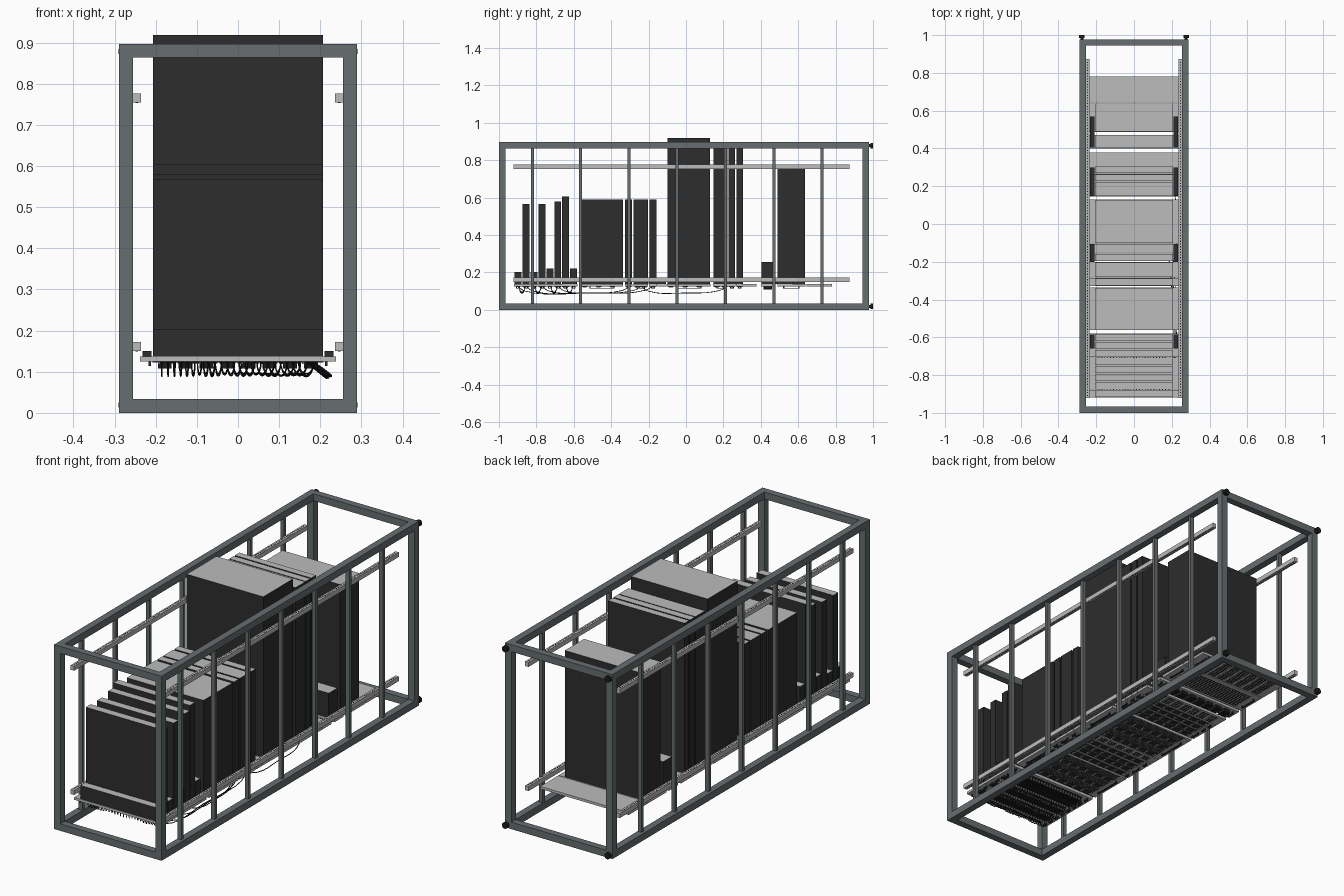
import bpy, bmesh, math, random
from mathutils import Matrix, Vector

if "Cube" in bpy.data.objects:
    bpy.data.objects.remove(bpy.data.objects["Cube"])
random.seed(4)


def material(name, c):
    m = bpy.data.materials.new(name)
    m.diffuse_color = (*c, 1)
    m.use_nodes = True
    m.node_tree.nodes["Principled BSDF"].inputs["Base Color"].default_value = m.diffuse_color
    return m


SLATE = material("slate_frame", (0.135, 0.155, 0.16))
LIGHT = material("light_metal", (0.50, 0.505, 0.50))
DARK = material("dark_casing", (0.026, 0.026, 0.026))
BLACK = material("black_plastic", (0.012, 0.012, 0.012))


def boxes(name, mats, items):
    """One object made of boxes (x0, x1, y0, y1, z0, z1)."""
    bm = bmesh.new()
    for x0, x1, y0, y1, z0, z1 in items:
        mat = Matrix.Translation(((x0 + x1) / 2, (y0 + y1) / 2, (z0 + z1) / 2)) @ \
            Matrix.Diagonal((x1 - x0, y1 - y0, z1 - z0, 1))
        bmesh.ops.create_cube(bm, size=1, matrix=mat)
    if len(mats) > 1:  # second colour on the upward faces
        bm.normal_update()
        for f in bm.faces:
            f.material_index = int(f.normal.z > 0.5)
    me = bpy.data.meshes.new(name)
    bm.to_mesh(me)
    bm.free()
    for m in mats:
        me.materials.append(m)
    ob = bpy.data.objects.new(name, me)
    bpy.context.collection.objects.link(ob)
    return ob


def both_sides(items):
    return items + [(-b, -a, *rest) for a, b, *rest in items]


# Outer frame: long beams, posts and cross beams
X, T, H, Y0, Y1 = 0.289, 0.034, 0.897, -1.0, 0.978
boxes("long_beams", [SLATE], both_sides([(X - T, X, Y0, Y1, 0, T), (X - T, X, Y0, Y1, H - T, H)]))
boxes("corner_posts", [SLATE], both_sides([(X - T, X, y, y + T, T, H - T) for y in (Y0, Y1 - T)]))
boxes("cross_beams", [SLATE], [(-X + T, X - T, y, y + T, z, z + T)
                               for y in (Y0, Y1 - T) for z in (0, H - T)])
boxes("side_bars", [SLATE], both_sides([(0.256, 0.276, y - 0.008, y + 0.008, T, H - T)
                                        for y in [-0.822 + 0.2583 * i for i in range(7)]]))

# Feet on the far end
bm = bmesh.new()
for x in (-0.276, 0.276):
    for z in (0.019, 0.878):
        for r, a, b in ((0.008, 0.978, 0.988), (0.015, 0.986, 1.0)):
            bmesh.ops.create_cone(bm, cap_ends=True, segments=16, radius1=r, radius2=r, depth=b - a,
                                  matrix=Matrix.Translation((x, (a + b) / 2, z)) @ Matrix.Rotation(math.pi / 2, 4, 'X'))
me = bpy.data.meshes.new("feet")
bm.to_mesh(me)
bm.free()
me.materials.append(BLACK)
bpy.context.collection.objects.link(bpy.data.objects.new("feet", me))

# Mounting rails with square holes
rails, holes = [], []
for z0, z1 in ((0.150, 0.172), (0.754, 0.776)):
    rails.append((0.236, 0.255, -0.922, 0.873, z0, z1))
    for i in range(122):
        y = -0.91 + i * 0.01457
        holes += [(0.243, 0.249, y, y + 0.006, z, z + 0.0008) for z in (z0 - 0.0006, z1 - 0.0002)]
boxes("mounting_rails", [LIGHT], both_sides(rails))
boxes("rail_holes", [BLACK], both_sides(holes))

# Devices: start, end, rear height, front style
DEVICES = [
    (-0.917, -0.880, 0.203, "patch"), (-0.875, -0.837, 0.567, "switch"),
    (-0.832, -0.794, 0.203, "patch"), (-0.789, -0.751, 0.567, "switch"),
    (-0.746, -0.708, 0.220, "patch"), (-0.703, -0.667, 0.580, "switch"),
    (-0.663, -0.625, 0.605, "switch"), (-0.620, -0.583, 0.220, "patch"),
    (-0.560, -0.338, 0.590, "bays"), (-0.325, -0.288, 0.590, "drives"),
    (-0.280, -0.204, 0.590, "drives"), (-0.195, -0.158, 0.590, "drives"),
    (-0.100, 0.128, 0.918, "bays"), (0.147, 0.222, 0.868, "drives"),
    (0.227, 0.263, 0.868, "drives"), (0.270, 0.305, 0.868, "drives"),
    (0.403, 0.470, 0.257, "outlets"), (0.490, 0.637, 0.752, "vents"),
]
BLANKS = [(-0.150, -0.107), (0.310, 0.343), (0.345, 0.376), (0.645, 0.778)]
ZF = 0.125  # front surface, facing down

boxes("device_casings", [DARK, LIGHT], [(-0.206, 0.206, a, b, 0.136, t) for a, b, t, k in DEVICES])
boxes("front_plates", [LIGHT], [(-0.238, 0.238, a - 0.002, b + 0.002, ZF, 0.137)
                                for a, b, *_ in DEVICES + BLANKS])

bezels, ports, slots, bays, sockets, handles, ears = [], [], [], [], [], [], []
for a, b, t, kind in DEVICES:
    m, w = (a + b) / 2, b - a
    if kind == "patch":
        ports += [(x, x + 0.010, m - 0.006, m + 0.006, ZF - 0.002, ZF)
                  for x in [-0.19 + i * 0.016 for i in range(24)]]
    elif kind == "switch":
        bezels.append((-0.208, 0.208, a, b, ZF - 0.003, ZF))
        ports += [(x, x + 0.010, m + d, m + d + 0.011, ZF - 0.005, ZF - 0.003)
                  for x in [-0.19 + i * 0.0145 for i in range(24)] for d in (-0.013, 0.002)]
    elif kind in ("drives", "bays"):
        rows = max(1, round(w / 0.037))
        step = w / rows
        for r in range(rows):
            y = a + r * step
            if kind == "bays" and r % 2:
                slots += [(-0.2, 0.2, y + k * step / 5, y + k * step / 5 + 0.003, ZF - 0.001, ZF) for k in range(5)]
                continue
            n = 8
            for i in range(n):
                x = -0.2 + i * 0.4 / n
                bays.append((x + 0.003, x + 0.047, y + 0.004, y + step - 0.004, ZF - 0.003, ZF))
                handles.append((x + 0.006, x + 0.012, y + 0.008, y + step - 0.008, ZF - 0.006, ZF - 0.003))
    elif kind == "outlets":
        sockets += [(x, x + 0.034, m - 0.022, m + 0.022, 0.108, ZF)
                    for x in [-0.195 + i * 0.0508 for i in range(8)]]
    else:
        slots += [(-0.19, 0.19, a + 0.012 + i * 0.012, a + 0.017 + i * 0.012, ZF - 0.001, ZF) for i in range(10)]
    ears += [(0.212, 0.218, a + w * 0.2, b - w * 0.2, 0.114, 0.118)]
    ears += [(0.212, 0.218, y - 0.003, y + 0.003, 0.118, ZF) for y in (a + w * 0.2 + 0.003, b - w * 0.2 - 0.003)]
for a, b in BLANKS:
    n = int((b - a) / 0.011)
    for i in range(n):
        y = a + 0.005 + i * 0.011
        slots += [(x, x + 0.04, y, y + 0.005, ZF - 0.001, ZF) for x in [-0.2 + j * 0.0515 for j in range(8)]]

boxes("switch_bezels", [DARK], bezels)
boxes("network_ports", [BLACK], ports)
boxes("vent_slots", [BLACK], slots)
boxes("drive_bays", [DARK], bays)
boxes("bay_latches", [LIGHT], handles)
boxes("power_sockets", [BLACK], sockets)
boxes("pull_handles", [DARK], both_sides(ears))
# Dark brackets between casings and rails
boxes("side_brackets", [DARK], both_sides([(0.210, 0.232, a, b, 0.137, 0.150) for a, b in
                                           ((0.405, 0.57), (0.147, 0.30), (-0.2, -0.108), (-0.66, -0.585))]))


def cables(name, paths, radius):
    cu = bpy.data.curves.new(name, 'CURVE')
    cu.dimensions = '3D'
    cu.bevel_depth, cu.bevel_resolution, cu.resolution_u = radius, 1, 5
    for pts in paths:
        s = cu.splines.new('BEZIER')
        s.bezier_points.add(len(pts) - 1)
        for bp, p in zip(s.bezier_points, pts):
            bp.co = p
            bp.handle_left_type = bp.handle_right_type = 'AUTO'
    cu.materials.append(BLACK)
    ob = bpy.data.objects.new(name, cu)
    bpy.context.collection.objects.link(ob)


# Patch cables hanging from panel to switch
paths = []
for ya, yb in ((-0.898, -0.856), (-0.813, -0.770), (-0.727, -0.685), (-0.602, -0.644)):
    for i in range(24):
        xa, xb = -0.185 + i * 0.016, -0.185 + i * 0.0145
        dip = random.uniform(0.088, 0.096)
        paths.append([(xa, ya, ZF), (xa, ya + (yb - ya) * 0.15, 0.112), ((xa + xb) / 2, (ya + yb) / 2, dip),
                      (xb, yb - (yb - ya) * 0.15, 0.112), (xb, yb, ZF)])
cables("patch_cables", paths, 0.0018)

# Long cables running along the right edge
long_paths = []
for i, (ya, yb) in enumerate([(-0.9, -0.24), (-0.856, -0.18), (-0.77, -0.30), (-0.24, 0.22), (-0.685, -0.30)]):
    x = 0.165 + 0.004 * i
    long_paths.append([(x, ya, ZF), (x + 0.03, ya + 0.04, 0.1), (x + 0.045, (ya + yb) / 2, 0.09),
                       (x + 0.03, yb - 0.04, 0.104), (x, yb, ZF)])
cables("long_cables", long_paths, 0.002)
